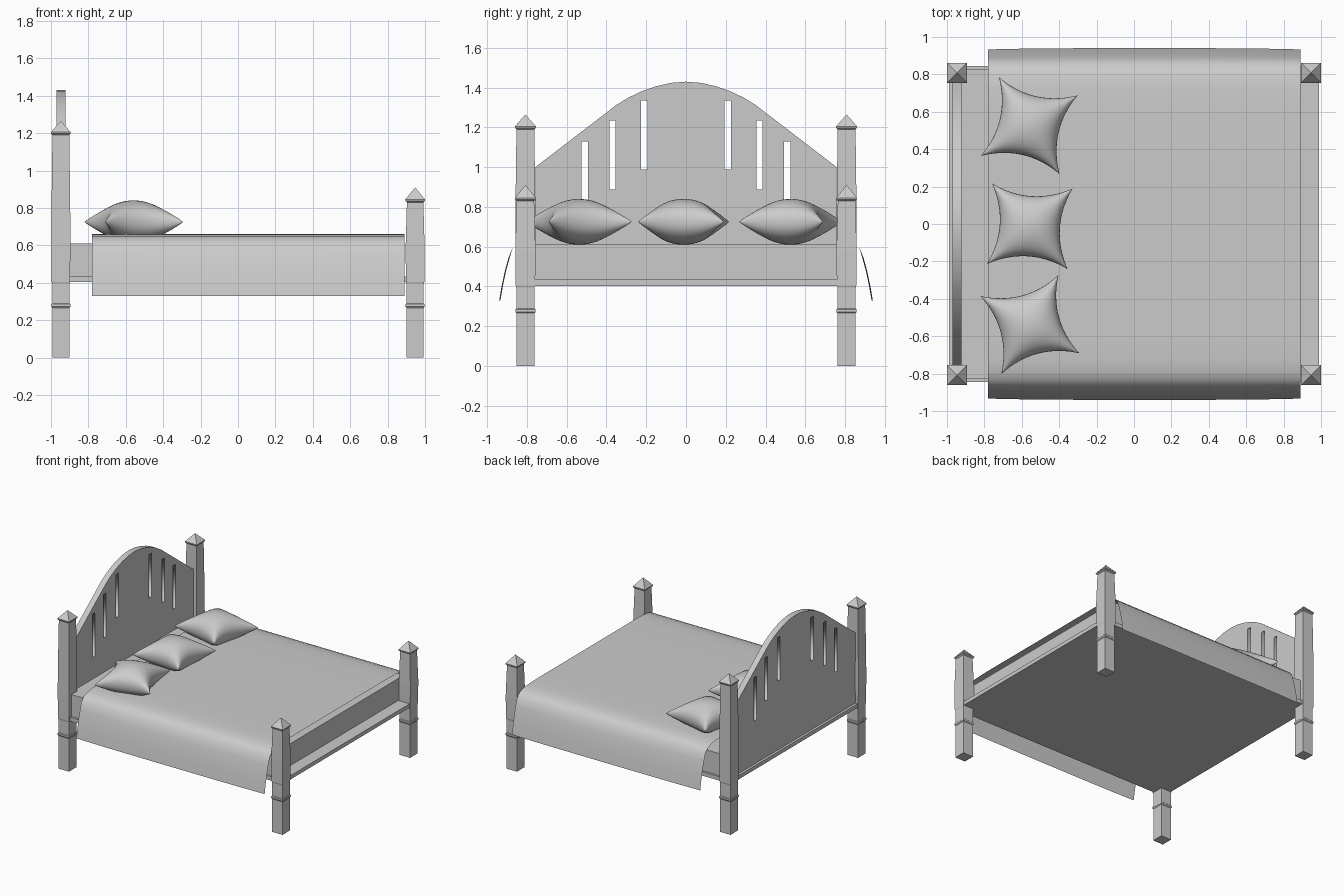
import bpy, bmesh, math
from mathutils import Matrix

if "Cube" in bpy.data.objects:
    bpy.data.objects.remove(bpy.data.objects["Cube"])


def finish(name, bm, smooth=None):
    bmesh.ops.recalc_face_normals(bm, faces=bm.faces)
    me = bpy.data.meshes.new(name)
    bm.to_mesh(me)
    bm.free()
    ob = bpy.data.objects.new(name, me)
    bpy.context.collection.objects.link(ob)
    if smooth is not None:
        bpy.ops.object.select_all(action='DESELECT')
        ob.select_set(True)
        bpy.context.view_layer.objects.active = ob
        bpy.ops.object.shade_smooth_by_angle(angle=math.radians(smooth))
    return ob


def box(name, x0, x1, y0, y1, z0, z1):
    bm = bmesh.new()
    m = Matrix.Translation(((x0 + x1) / 2, (y0 + y1) / 2, (z0 + z1) / 2))
    bmesh.ops.create_cube(bm, size=1, matrix=m @ Matrix.Diagonal((x1 - x0, y1 - y0, z1 - z0, 1)))
    return finish(name, bm)


def post(name, x, y, profile, tip):
    # square post from (height, half width) rings, closed by a pyramid cap
    bm = bmesh.new()
    rings = [[bm.verts.new((x + sx * r, y + sy * r, z))
              for sx, sy in ((-1, -1), (1, -1), (1, 1), (-1, 1))] for z, r in profile]
    bm.faces.new(rings[0])
    for a, b in zip(rings, rings[1:]):
        for i in range(4):
            j = (i + 1) % 4
            bm.faces.new((a[i], a[j], b[j], b[i]))
    apex = bm.verts.new((x, y, tip))
    for i in range(4):
        bm.faces.new((rings[-1][i], rings[-1][(i + 1) % 4], apex))
    return finish(name, bm)


# Four posts, tall at the head and short at the foot
leg = [(0, .046), (.265, .046), (.272, .051), (.285, .051), (.29, .046), (.395, .046), (.405, .049)]
head = leg + [(.6, .051), (.8, .050), (1.19, .045), (1.197, .052), (1.205, .053)]
foot = leg + [(.58, .051), (.83, .044), (.837, .052), (.845, .053)]
for side, s in (("right", -1), ("left", 1)):
    post("head_post_" + side, -.947, s * .808, head, 1.265)
    post("foot_post_" + side, .947, s * .808, foot, .91)

# Base slab and mattress
box("bed_base", -.99, .99, -.845, .845, .403, .434)
box("mattress", -.925, .89, -.828, .828, .434, .61)

# Arched headboard: filled outline with six slots
half = [(.758, .434), (.758, 1.0), (.35, 1.313), (.29, 1.35), (.22, 1.383), (.15, 1.407), (.075, 1.424)]
outline = half + [(0, 1.43)] + [(-y, z) for y, z in reversed(half)]
loops = [outline]
for y, top in ((.51, 1.13), (.37, 1.235), (.21, 1.335)):
    for s in (-1, 1):
        c = s * y
        loops.append([(c - .016, top - .348), (c + .016, top - .348), (c + .016, top), (c - .016, top)])
cu = bpy.data.curves.new("headboard", 'CURVE')
cu.dimensions = '2D'
cu.fill_mode = 'BOTH'
cu.extrude = .0235
for pts in loops:
    sp = cu.splines.new('POLY')
    sp.points.add(len(pts) - 1)
    sp.use_cyclic_u = True
    for p, (a, b) in zip(sp.points, pts):
        p.co = (a, b, 0, 1)
board = bpy.data.objects.new("headboard", cu)
bpy.context.collection.objects.link(board)
board.location.x = -.947
board.rotation_euler = (math.pi / 2, 0, math.pi / 2)
bpy.ops.object.select_all(action='DESELECT')
board.select_set(True)
bpy.context.view_layer.objects.active = board
bpy.ops.object.convert(target='MESH')

# Blanket draped over both sides
drape = [(.94, .33), (.928, .4), (.912, .475), (.893, .545), (.87, .6), (.835, .634),
         (.79, .65), (.72, .657), (.6, .66), (.3, .66)]
section = drape + [(0, .66)] + [(-y, z) for y, z in reversed(drape)]
bm = bmesh.new()
rows = []
for i in range(9):
    t = i / 4 - 1
    k = 1 - .007 * t ** 4
    rows.append([bm.verts.new((.055 + .835 * t, y * (k if z < .6 else 1), z)) for y, z in section])
for a, b in zip(rows, rows[1:]):
    for j in range(len(section) - 1):
        bm.faces.new((a[j], b[j], b[j + 1], a[j + 1]))
finish("blanket", bm, 40)


# Plump pillows with pointed corners and drawn-in edges
def pillow(name, x, y, turn):
    bm = bmesh.new()
    n = 24
    for s in (-1, 1):
        made = bmesh.ops.create_grid(bm, x_segments=n, y_segments=n, size=1)
        for v in made["verts"]:
            u, w = math.sin(v.co.x * math.pi / 2), math.sin(v.co.y * math.pi / 2)
            a, b = max(0, 1 - u * u), max(0, 1 - w * w)
            v.co = (u * (.216 - .055 * b), w * (.216 - .055 * a), s * .115 * (a * b) ** .45)
    bmesh.ops.remove_doubles(bm, verts=bm.verts, dist=.0003)
    ob = finish(name, bm, 60)
    ob.location = (x, y, .725)
    ob.rotation_euler.z = math.radians(turn)


pillow("pillow_left", -.56, .526, -13)
pillow("pillow_middle", -.557, -.012, -3.6)
pillow("pillow_right", -.557, -.538, 15)
